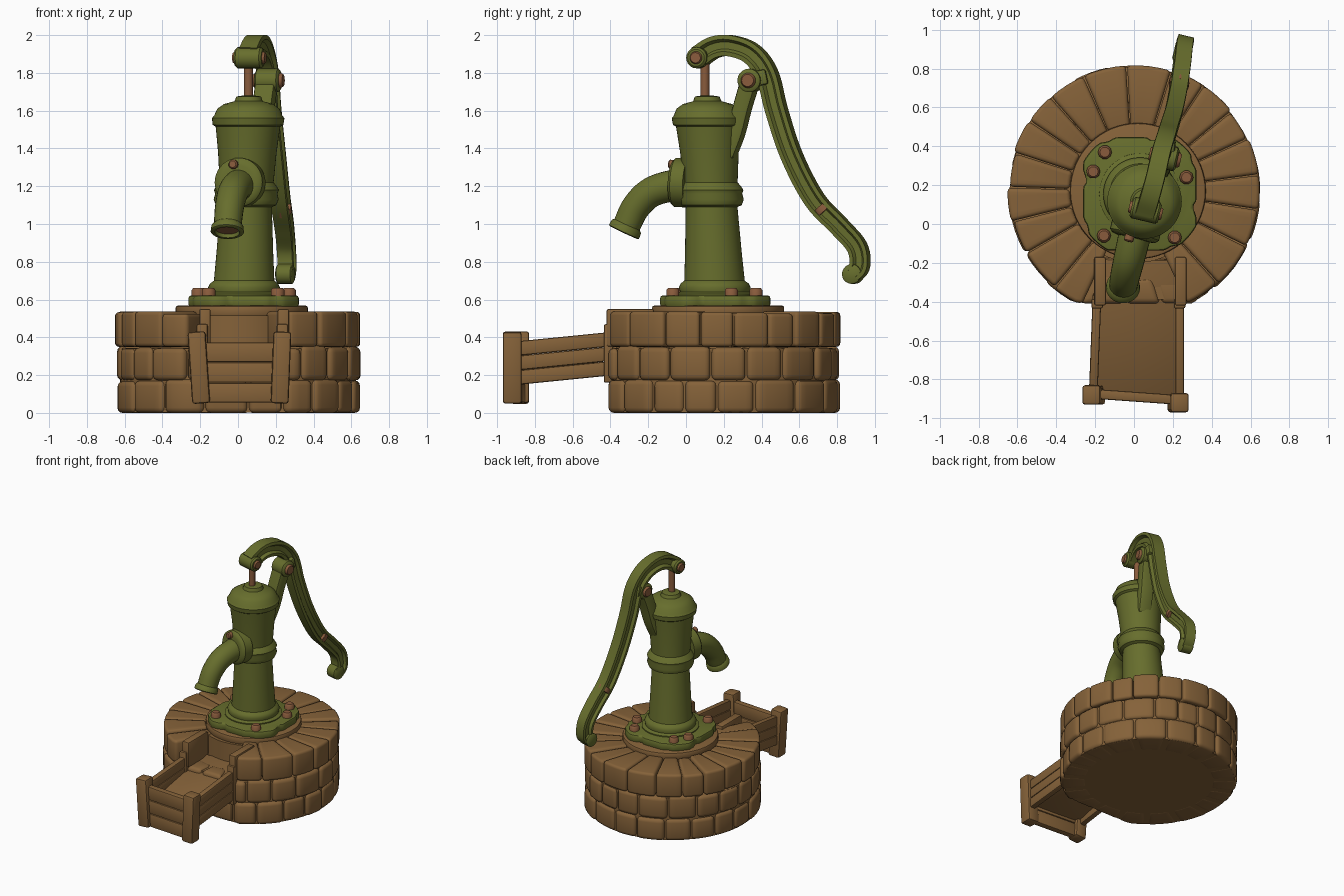
import bpy, bmesh, math, random
from mathutils import Vector, Matrix

random.seed(4)
if "Cube" in bpy.data.objects:
    bpy.data.objects.remove(bpy.data.objects["Cube"])


def material(name, rgb):
    m = bpy.data.materials.new(name)
    m.use_nodes = True
    m.diffuse_color = (*rgb, 1)
    bsdf = m.node_tree.nodes["Principled BSDF"]
    bsdf.inputs["Base Color"].default_value = (*rgb, 1)
    bsdf.inputs["Roughness"].default_value = 0.8
    return m


BROWN = material("warm brown", (0.235, 0.122, 0.041))
GREEN = material("olive green", (0.135, 0.155, 0.026))
RUST = material("rust", (0.25, 0.105, 0.045))
built = []


def finish(name, bm, mat, bevel=0, segments=2):
    bmesh.ops.recalc_face_normals(bm, faces=bm.faces)
    if bevel:
        sharp = [e for e in bm.edges if len(e.link_faces) == 2 and e.calc_face_angle() > 0.6]
        bmesh.ops.bevel(bm, geom=sharp, offset=bevel, segments=segments,
                        affect='EDGES', profile=0.5, clamp_overlap=True)
    mesh = bpy.data.meshes.new(name)
    bm.to_mesh(mesh)
    bm.free()
    mesh.materials.append(mat)
    obj = bpy.data.objects.new(name, mesh)
    bpy.context.collection.objects.link(obj)
    built.append(obj)
    return obj


def loft(bm, rings):
    """Skin a list of equal closed rings and cap both ends."""
    loops = [[bm.verts.new(p) for p in ring] for ring in rings]
    n = len(loops[0])
    for a, b in zip(loops, loops[1:]):
        for i in range(n):
            j = (i + 1) % n
            bm.faces.new((a[i], a[j], b[j], b[i]))
    bm.faces.new(loops[0])
    bm.faces.new(loops[-1])


def circle(r, seg):
    return [(r * math.cos(2 * math.pi * i / seg), r * math.sin(2 * math.pi * i / seg)) for i in range(seg)]


def lathe(name, profile, matrix, mat, seg=36):
    bm = bmesh.new()
    loft(bm, [[matrix @ Vector((x, y, z)) for x, y in circle(r, seg)] for r, z in profile])
    return finish(name, bm, mat)


def prism(name, outline, z0, z1, mat, bevel):
    bm = bmesh.new()
    loft(bm, [[(x, y, z) for x, y in outline] for z in (z0, z1)])
    return finish(name, bm, mat, bevel)


def aligned(centre, axis):
    return Matrix.Translation(centre) @ Vector(axis).to_track_quat('Z', 'Y').to_matrix().to_4x4()


def smooth_path(points, steps=6):
    pts = [Vector(p) for p in points]
    pts = [2 * pts[0] - pts[1]] + pts + [2 * pts[-1] - pts[-2]]
    out = []
    for a, b, c, d in zip(pts, pts[1:], pts[2:], pts[3:]):
        for s in range(steps):
            t = s / steps
            out.append(0.5 * (2 * b + (c - a) * t + (2 * a - 5 * b + 4 * c - d) * t ** 2
                              + (3 * b - a - 3 * c + d) * t ** 3))
    return out + [pts[-2]]


def sweep(name, points, section, side, mat, scales=(1, 1), bevel=0):
    path = smooth_path(points)
    bm, rings, last = bmesh.new(), [], len(path) - 1
    for i, p in enumerate(path):
        t = (path[min(i + 1, last)] - path[max(i - 1, 0)]).normalized()
        u = (side - t * side.dot(t)).normalized()
        v = t.cross(u)
        s = scales[0] + (scales[1] - scales[0]) * i / last
        rings.append([p + u * (a * s) + v * (b * s) for a, b in section])
    loft(bm, rings)
    return finish(name, bm, mat, bevel)


def plank(name, start, end, width, height, up=(0, 0, 1), bevel=0.01):
    start, end = Vector(start), Vector(end)
    d = (end - start).normalized()
    side = d.cross(Vector(up)).normalized()
    rise = side.cross(d)
    bm = bmesh.new()
    loft(bm, [[p + side * (a * width / 2) + rise * (b * height / 2)
               for a, b in ((-1, -1), (1, -1), (1, 1), (-1, 1))] for p in (start, end)])
    return finish(name, bm, BROWN, bevel)


# Round stone wall: three courses of bevelled blocks, the top one open for the trough
MID, FRONT = 0.17, -0.41


def stone(bm, a0, a1, r0, r1, z0, z1):
    rings = []
    for k in range(5):
        a = math.radians(a0 + (a1 - a0) * k / 4)
        rings.append([(r * math.sin(a), max(MID - r * math.cos(a), FRONT), z)
                      for r, z in ((r0, z0), (r1, z0), (r1, z1), (r0, z1))])
    loft(bm, rings)


def course(name, z0, z1, first, last, count, inner):
    bm = bmesh.new()
    widths = [random.uniform(0.8, 1.2) for _ in range(count)]
    a = first
    for w in widths:
        b = a + w * (last - first) / sum(widths)
        stone(bm, a + 0.3, b - 0.3, inner, random.uniform(0.638, 0.652), z0,
              z1 + random.uniform(-0.008, 0.006))
        a = b
    finish(name, bm, BROWN, 0.028, 3)


course("lower_stones", 0, 0.172, 5, 365, 19, 0.45)
course("middle_stones", 0.172, 0.35, -4, 356, 20, 0.45)
course("top_stones", 0.35, 0.532, 25, 336, 18, 0.33)


def disc(r, front, cx=0):
    return [(cx + x, max(MID + y, front)) for x, y in circle(r, 64)]


prism("wall_core", disc(0.625, FRONT + 0.02), 0.002, 0.34, BROWN, 0)
prism("well_cover", disc(0.37, -0.2, 0.01), 0.33, 0.515, BROWN, 0)
prism("cover_board", disc(0.35, -0.21, 0.02), 0.51, 0.568, BROWN, 0.012)

# Wooden trough
for label, xa, xb in (("right", -0.19, -0.21), ("left", 0.235, 0.235)):
    for i in range(3):
        z = 0.24 + 0.077 * i
        plank(f"trough_{label}_plank_{i}", (xa, -0.36, z), (xb, -0.88, z - 0.052), 0.045, 0.076)
    rail = -0.175 if label == "right" else 0.24
    plank(f"trough_{label}_rail", (rail, -0.17, 0.45), (rail, -0.42, 0.45), 0.06, 0.2)
    plank(f"trough_{label}_inner_post", (xa, -0.41, 0.16), (xa, -0.41, 0.47), 0.06, 0.05, (0, 1, 0))
plank("trough_floor", (0.03, -0.18, 0.35), (0.02, -0.88, 0.2), 0.42, 0.04)
plank("right_end_post", (-0.195, -0.88, 0.05), (-0.22, -0.88, 0.43), 0.095, 0.1, (0, 1, 0), 0.015)
plank("left_end_post", (0.22, -0.92, 0.05), (0.235, -0.92, 0.43), 0.095, 0.1, (0, 1, 0), 0.015)
for i in range(3):
    z = 0.107 + 0.107 * i
    plank(f"trough_end_plank_{i}", (-0.2, -0.875, z), (0.22, -0.905, z), 0.05, 0.105)

# Bolted foot of the pump: rounded square with eight notches
CX, CY = 0.03, 0.155
foot = []
for i in range(96):
    a = 2 * math.pi * i / 96
    c, s = math.cos(a), math.sin(a)
    r = min(0.292 / max(abs(c), abs(s)), 0.335) - 0.02 * max(0, math.cos(8 * a + 2)) ** 4
    foot.append((CX + r * c, CY + r * s))
prism("foot_plate", foot, 0.56, 0.622, GREEN, 0.015)
for i, (x, y) in enumerate([(-0.15, 0.37), (-0.21, 0.27), (0.27, 0.24), (-0.155, -0.06), (0.21, -0.07), (0.2, 0.37)]):
    lathe(f"foot_bolt_{i}", [(0.036, 0.6), (0.036, 0.65), (0.026, 0.662)],
          Matrix.Translation((x, y, 0)), RUST, 10)

# Pump body, leaning slightly
lean = Matrix(((1, 0, 0.025, CX - 0.015), (0, 1, -0.04, CY + 0.024), (0, 0, 1, 0), (0, 0, 0, 1)))
lathe("pump_body", [
    (0.21, 0.6), (0.21, 0.63), (0.185, 0.64), (0.19, 0.665), (0.18, 0.685), (0.16, 0.7),
    (0.15, 0.85), (0.137, 1.09), (0.16, 1.1), (0.172, 1.13), (0.165, 1.16), (0.172, 1.18),
    (0.16, 1.2), (0.143, 1.22), (0.155, 1.38), (0.171, 1.515), (0.187, 1.525), (0.192, 1.56),
    (0.18, 1.575), (0.165, 1.61), (0.13, 1.635), (0.075, 1.65), (0.065, 1.675), (0.03, 1.68)], lean, GREEN, 48)
lathe("piston_rod", [(0.024, 1.62), (0.024, 1.88)], Matrix.Translation((0.055, 0.1, 0)), RUST, 16)

# Curved spout with flange and hollow lip
SIDE = Vector((0.97, -0.23, 0))
out = Vector((-0.25, -1, 0.05))
lathe("spout_flange", [(0.13, -0.06), (0.13, 0.01), (0.115, 0.025), (0.09, 0.03)],
      aligned((0.005, -0.045, 1.22), out), GREEN)
sweep("spout", [(0.03, 0.08, 1.2), (0.005, -0.05, 1.205), (-0.025, -0.18, 1.17), (-0.045, -0.265, 1.09),
                (-0.055, -0.315, 0.99)], circle(0.085, 24), SIDE, GREEN, (1.03, 0.86))
lip = aligned((-0.057, -0.33, 0.955), (-0.03, -0.42, -0.9))
lathe("spout_lip", [(0.07, -0.05), (0.085, -0.035), (0.088, -0.005), (0.082, 0), (0.066, 0), (0.062, -0.025)], lip, GREEN)
lathe("spout_mouth", [(0.063, -0.024), (0.063, -0.02)], lip, RUST)
lathe("flange_bolt", [(0.025, 0), (0.025, 0.03), (0.018, 0.037)], aligned((-0.02, -0.055, 1.315), out), RUST, 10)

# Pump handle: grooved beam swept along an S curve
half = [(0.04, -0.048), (0.043, -0.028), (0.024, -0.016), (0.024, 0.016), (0.043, 0.028), (0.04, 0.048)]
beam = half + [(-a, -b) for a, b in half]
sweep("handle", [(0.06, 0.07, 1.885), (0.085, 0.15, 1.935), (0.11, 0.24, 1.943), (0.135, 0.35, 1.9),
                 (0.16, 0.43, 1.79), (0.175, 0.48, 1.6), (0.2, 0.56, 1.36), (0.225, 0.68, 1.13),
                 (0.245, 0.81, 0.99), (0.255, 0.905, 0.88), (0.26, 0.92, 0.78), (0.255, 0.885, 0.735)],
      beam, SIDE, GREEN, (1.2, 0.98))
lathe("handle_band", [(0.052, -0.018), (0.052, 0.018)], aligned((0.232, 0.722, 1.078), (0.02, 0.13, -0.15)), RUST, 12)


def barrel(name, centre, r, length, mat):
    h = length / 2
    lathe(name, [(r * 0.8, -h), (r, -h * 0.85), (r, h * 0.85), (r * 0.8, h)], aligned(centre, SIDE), mat, 20)


barrel("handle_end", (0.25, 0.885, 0.735), 0.052, 0.09, GREEN)
barrel("rod_knuckle", (0.06, 0.07, 1.88), 0.056, 0.15, GREEN)
barrel("rod_pin", (0.06, 0.07, 1.88), 0.034, 0.175, RUST)
barrel("pivot_knuckle", (0.16, 0.345, 1.76), 0.062, 0.13, GREEN)
barrel("pivot_pin", (0.16, 0.345, 1.76), 0.04, 0.165, RUST)

# Bracket carrying the pivot, and the lug that joins it to the handle
bar = [(0.055, -0.045), (0.055, 0.045), (-0.055, 0.045), (-0.055, -0.045)]
sweep("pivot_bracket", [(0.1, 0.22, 1.36), (0.12, 0.265, 1.48), (0.135, 0.3, 1.62), (0.155, 0.345, 1.77)],
      bar, SIDE, GREEN, (0.9, 1), 0.015)
sweep("pivot_lug", [(0.16, 0.34, 1.76), (0.165, 0.43, 1.78)], bar, SIDE, GREEN, (0.9, 0.9), 0.012)

bpy.ops.object.select_all(action='DESELECT')
for obj in built:
    obj.select_set(True)
bpy.context.view_layer.objects.active = built[0]
bpy.ops.object.shade_smooth_by_angle(angle=math.radians(40))
